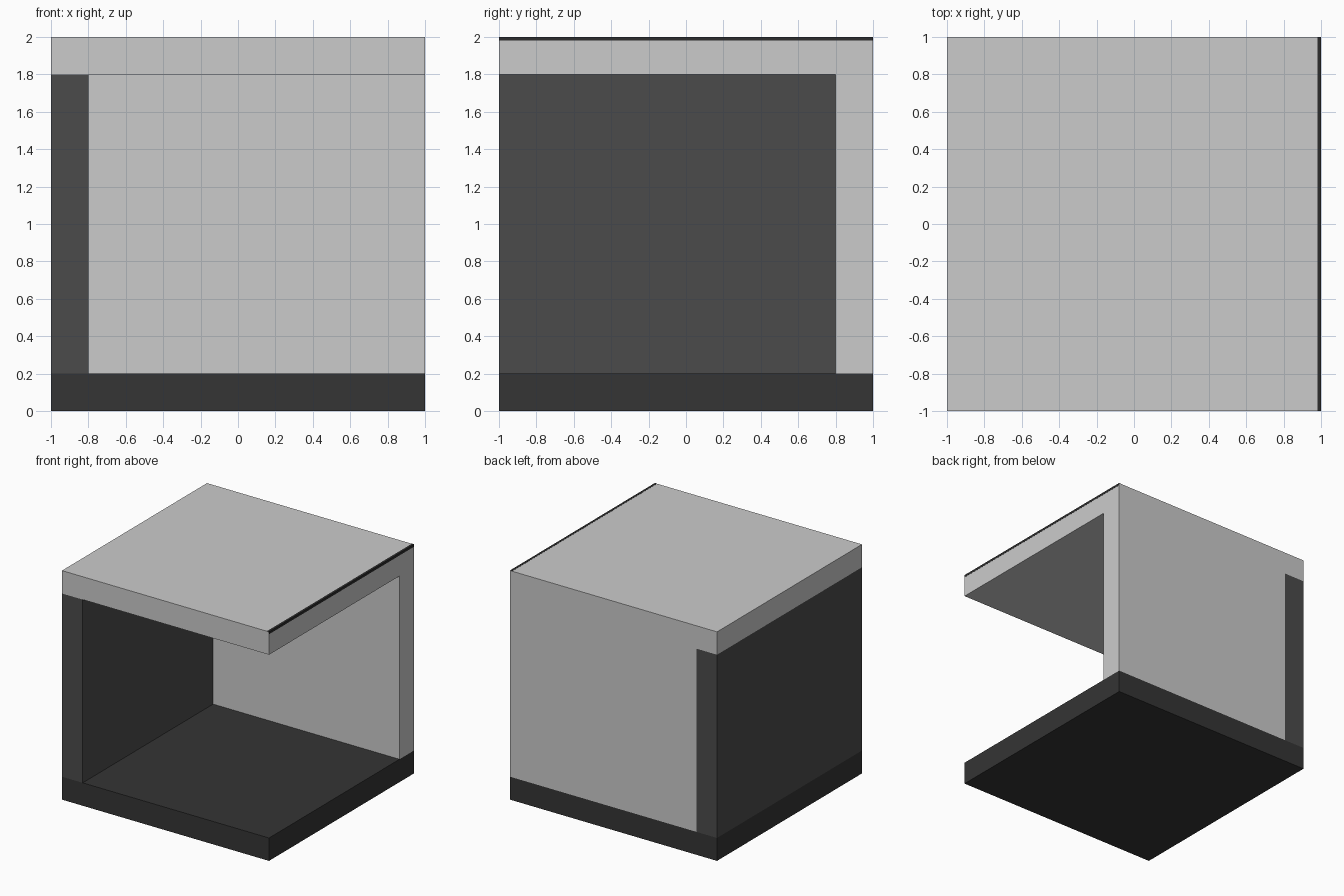
import bpy

if "Cube" in bpy.data.objects:
    bpy.data.objects.remove(bpy.data.objects["Cube"])


def material(name, value):
    mat = bpy.data.materials.new(name)
    mat.diffuse_color = (value, value, value, 1)
    mat.use_nodes = True
    mat.node_tree.nodes["Principled BSDF"].inputs["Base Color"].default_value = mat.diffuse_color
    return mat


def box(name, low, high, mat=None):
    center = [(a + b) / 2 for a, b in zip(low, high)]
    bpy.ops.mesh.primitive_cube_add(size=1, location=center)
    obj = bpy.context.object
    obj.name = name
    obj.scale = [b - a for a, b in zip(low, high)]
    bpy.ops.object.transform_apply(location=False, rotation=False, scale=True)
    if mat:
        obj.data.materials.append(mat)
    return obj


floor_mat = material("floor_dark", 0.035)
wall_mat = material("wall_dark", 0.07)
trim_mat = material("trim_dark", 0.025)

T = 0.2        # panel thickness
W = 0.02       # trim width
E = 0.001      # trim stands just proud of the panels

# Room shell, open at the front and right
box("floor", (-1, -1, 0), (1, 1, T), floor_mat)
box("left_wall", (-1, -1, T), (-1 + T, 1, 2 - T), wall_mat)
box("back_wall", (-1 + T, 1 - T, T), (1, 1, 2 - T))
box("ceiling", (-1, -1, 2 - T), (1, 1, 2))

# Thin dark trim along the upper right edge
box("top_edge_trim", (1 - W, -1, 2 - W), (1 + E, 1, 2 + E), trim_mat)
